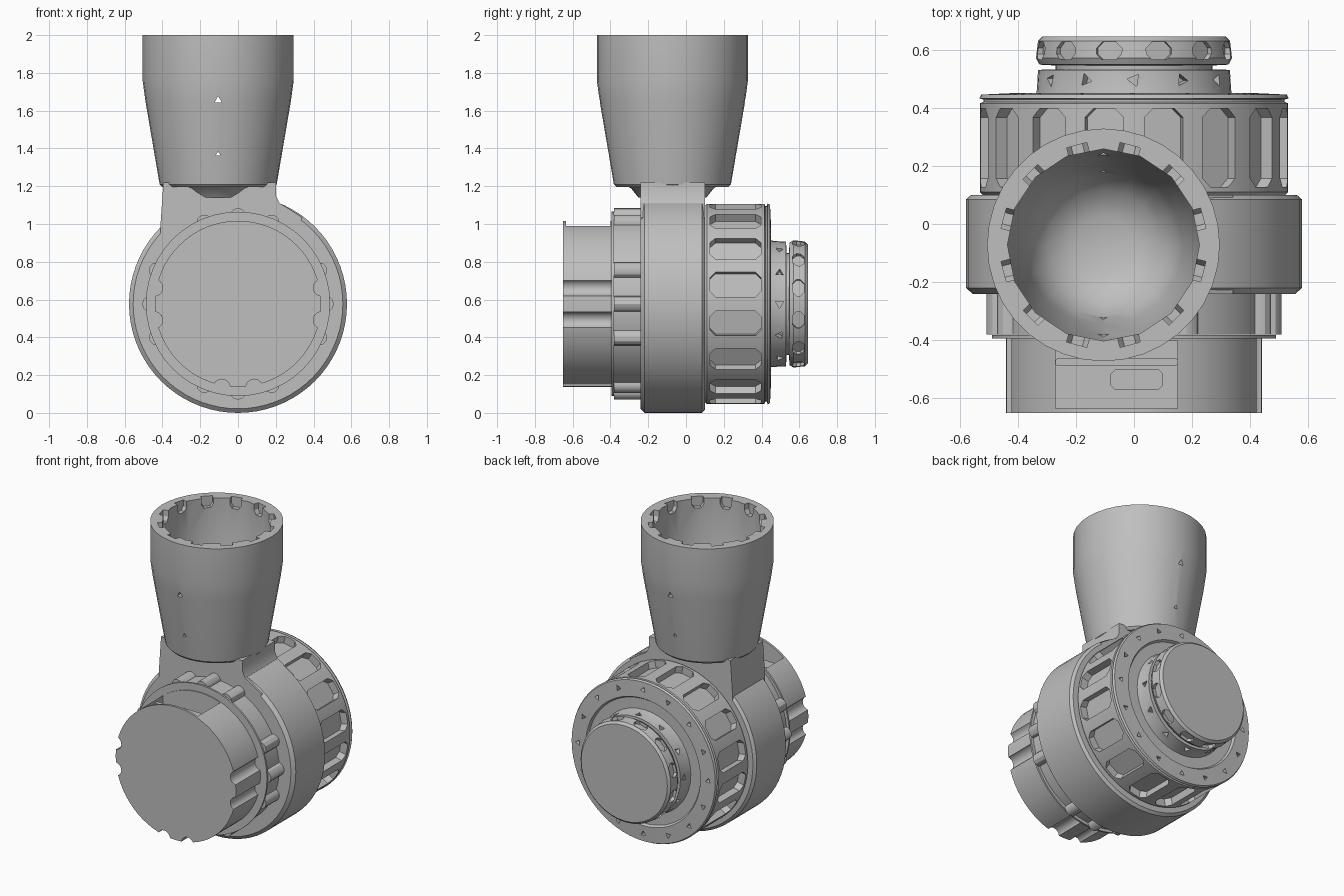
import bpy, bmesh, math
from math import pi, cos, sin, radians
from mathutils import Matrix, Vector

cube = bpy.data.objects.get("Cube")
if cube:
    bpy.data.objects.remove(cube, do_unlink=True)

grey = bpy.data.materials.new("plain grey")
grey.use_nodes = True
tone = (0.52, 0.52, 0.52, 1)
grey.diffuse_color = tone
grey.node_tree.nodes["Principled BSDF"].inputs["Base Color"].default_value = tone

CZ = 0.577              # height of the horizontal axis
CUP = (-0.105, -0.072)  # centre of the upright cup
FACE_FRONT = Matrix.Rotation(pi / 2, 4, 'X')  # local z -> -y, local y -> z


def finish(bm, name):
    bmesh.ops.recalc_face_normals(bm, faces=bm.faces)
    mesh = bpy.data.meshes.new(name)
    bm.to_mesh(mesh)
    bm.free()
    ob = bpy.data.objects.new(name, mesh)
    bpy.context.collection.objects.link(ob)
    mesh.materials.append(grey)
    return ob


def lathe(name, profile, matrix, steps=48):
    """Solid of revolution from (radius, height) points, open ends on the axis."""
    bm = bmesh.new()
    pts = [(0, profile[0][1])] + profile + [(0, profile[-1][1])]
    vs = [bm.verts.new((r, 0, h)) for r, h in pts]
    es = [bm.edges.new(p) for p in zip(vs, vs[1:])]
    bmesh.ops.spin(bm, geom=vs + es, cent=(0, 0, 0), axis=(0, 0, 1),
                   angle=2 * pi, steps=steps, use_merge=True)
    bmesh.ops.remove_doubles(bm, verts=bm.verts, dist=1e-5)
    bm.transform(matrix)
    return finish(bm, name)


def y_lathe(name, profile, steps=48):
    """Revolve (radius, y) points about the horizontal axis."""
    turn = Matrix.Translation((0, 0, CZ)) @ Matrix.Rotation(-pi / 2, 4, 'X')
    return lathe(name, profile, turn, steps)


def prism(bm, outline, depth, matrix):
    low = [bm.verts.new(matrix @ Vector((x, y, 0))) for x, y in outline]
    high = [bm.verts.new(matrix @ Vector((x, y, depth))) for x, y in outline]
    bm.faces.new(low)
    bm.faces.new(high)
    n = len(low)
    for i in range(n):
        j = (i + 1) % n
        bm.faces.new((low[i], low[j], high[j], high[i]))


def ngon(n, r, turn=0.0):
    return [(r * cos(2 * pi * i / n + turn), r * sin(2 * pi * i / n + turn)) for i in range(n)]


def slot(w, h, c):
    """Rectangle with clipped corners."""
    return [(w - c, -h), (w, c - h), (w, h - c), (w - c, h),
            (c - w, h), (-w, h - c), (-w, c - h), (c - w, -h)]


def radial(deg, r, y):
    """Frame on the horizontal axis whose local z points outward."""
    a = radians(deg)
    return (Matrix.Translation((r * cos(a), y, CZ + r * sin(a)))
            @ Matrix.Rotation(pi / 2 - a, 4, 'Y'))


def along(deg, r, y):
    """Frame at a spot around the axis whose local z points to the front."""
    a = radians(deg)
    return Matrix.Translation((r * cos(a), y, CZ + r * sin(a))) @ FACE_FRONT


def combine(ob, other, operation='DIFFERENCE'):
    mod = ob.modifiers.new(operation.title(), 'BOOLEAN')
    mod.operation, mod.object, mod.solver = operation, other, 'EXACT'
    bpy.context.view_layer.objects.active = ob
    bpy.ops.object.modifier_apply(modifier=mod.name)
    bpy.data.objects.remove(other, do_unlink=True)


# Central ring with the neck that carries the cup
body = y_lathe("body_ring", [(0.555, -0.24), (0.577, -0.22), (0.577, 0.085), (0.56, 0.10)], 72)
bm = bmesh.new()
prism(bm, [(-0.41, 0.8), (0.25, 0.8), (0.34, 1.035), (0.27, 1.08), (0.22, 1.11),
           (0.2, 1.15), (0.2, 1.22), (-0.395, 1.22), (-0.41, 1.0)], 0.34,
      Matrix.Translation((0, 0.10, 0)) @ FACE_FRONT)
combine(body, finish(bm, "neck"), 'UNION')
collar = lathe("neck_collar", [(0.18, 1.14), (0.22, 1.19), (0.26, 1.21)],
               Matrix.Translation((*CUP, 0)), 32)

# Cup: tapered shell with a rounded bowl inside
at_cup = Matrix.Translation((*CUP, 0))
cup = lathe("cup", [(0.295, 1.195), (0.31, 1.21), (0.385, 1.65), (0.40, 1.76), (0.40, 2.0)],
            at_cup, 36)
bowl = lathe("bowl_cutter", [(0.10, 1.24), (0.19, 1.28), (0.25, 1.36), (0.275, 1.46),
                             (0.33, 1.75), (0.33, 2.1)], at_cup, 16)
combine(cup, bowl)

# Rim notches and small pinholes through the cup
bm = bmesh.new()
for i in range(12):
    a = radians(15 + 30 * i)
    frame = at_cup @ Matrix.Rotation(a, 4, 'Z') @ Matrix.Translation((0.355, 0, 2.0)) \
        @ Matrix.Rotation(pi / 2, 4, 'Z') @ FACE_FRONT
    prism(bm, [(-0.036, 0.05), (-0.036, -0.04), (-0.02, -0.065), (0.02, -0.065),
               (0.036, -0.04), (0.036, 0.05)], -0.1, frame)
    frame2 = at_cup @ Matrix.Rotation(a, 4, 'Z')
for z, r in ((1.655, 0.022), (1.37, 0.015)):
    prism(bm, ngon(3, r, pi / 2), 1.2, Matrix.Translation((CUP[0], 0.5, z)) @ FACE_FRONT)
combine(cup, finish(bm, "notch_cutter"))

# Rear drum with sixteen sunk panels and small dents in the back face
drum = y_lathe("rear_drum", [(0.50, 0.08), (0.53, 0.11), (0.53, 0.415), (0.517, 0.42),
                             (0.517, 0.428), (0.532, 0.432), (0.525, 0.445),
                             (0.42, 0.45), (0.41, 0.435)], 64)
bm = bmesh.new()
for i in range(16):
    prism(bm, slot(0.067, 0.135, 0.03), 0.1, radial(11.25 + 22.5 * i, 0.48, 0.262))
    prism(bm, ngon(3, 0.02, i), 0.05, along(22.5 * i, 0.475, 0.47))
combine(drum, finish(bm, "panel_cutter"))

# Rear knob: base ring, groove and end cap
knob = y_lathe("rear_knob", [(0.345, 0.42), (0.335, 0.45), (0.33, 0.53), (0.27, 0.532),
                             (0.27, 0.545), (0.325, 0.548), (0.337, 0.57), (0.33, 0.63),
                             (0.315, 0.645)], 40)
bm = bmesh.new()
for i in range(12):
    prism(bm, ngon(3, 0.024, i), 0.1, radial(30 * i, 0.30, 0.495))
    prism(bm, slot(0.045, 0.03, 0.02), 0.1, radial(15 + 30 * i, 0.312, 0.595))
combine(knob, finish(bm, "dent_cutter"))

# Front ring with ribs grouped on four sides, and its thin flange
y_lathe("front_ring", [(0.47, -0.38), (0.47, -0.22)], 64)
bm = bmesh.new()
for i in range(16):
    if i % 4 != 2:
        prism(bm, ngon(12, 0.042), 0.16, along(22.5 * i, 0.465, -0.22))
finish(bm, "front_ribs")
y_lathe("front_flange", [(0.488, -0.394), (0.488, -0.382)], 48)

# Front knob with paired finger grooves and a sunk opening on top
front = y_lathe("front_knob", [(0.44, -0.65), (0.44, -0.385)], 64)
bm = bmesh.new()
for side in (0, 180, 270):
    for off in (-11, 11):
        prism(bm, ngon(16, 0.045), 0.4, along(side + off, 0.452, -0.36))
prism(bm, [(-0.27, 0.87), (0.15, 0.87), (0.15, 1.1), (-0.27, 1.1)], 0.235,
      Matrix.Translation((0, -0.4, 0)) @ FACE_FRONT)
combine(front, finish(bm, "groove_cutter"))
bm = bmesh.new()
prism(bm, slot(0.09, 0.035, 0.015), 0.08, Matrix.Translation((0.01, -0.535, 0.86)))
prism(bm, slot(0.21, 0.012, 0.005), 0.05, Matrix.Translation((-0.06, -0.475, 0.86)))
finish(bm, "opening_latch")

# Smooth shading with crisp edges
for ob in bpy.context.scene.objects:
    if ob.type == 'MESH':
        bpy.ops.object.select_all(action='DESELECT')
        ob.select_set(True)
        bpy.context.view_layer.objects.active = ob
        bpy.ops.object.shade_smooth_by_angle(angle=radians(30))
